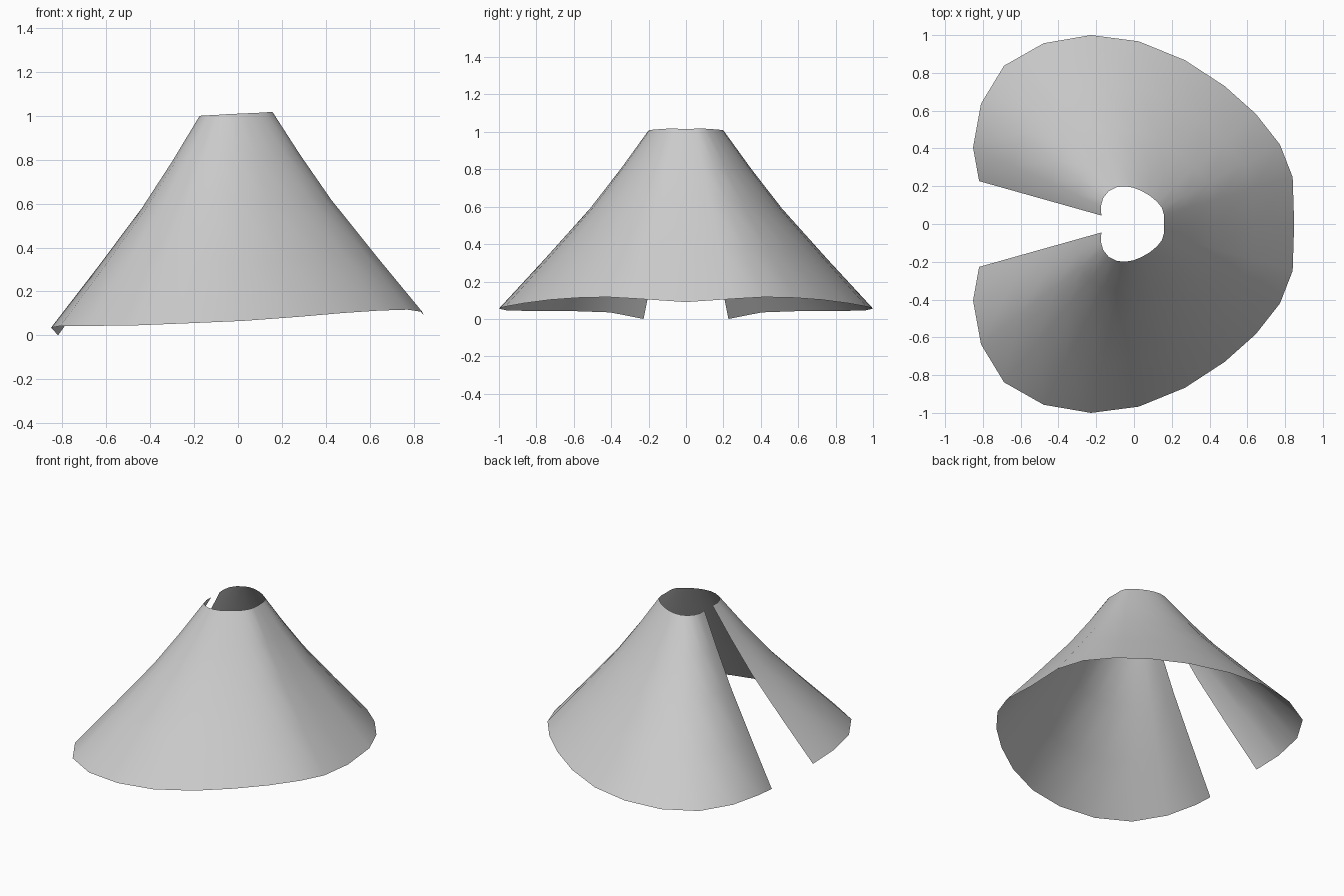
import bpy

if "Cube" in bpy.data.objects:
    bpy.data.objects.remove(bpy.data.objects["Cube"])

# Half outlines from the slit (-x) round to the centre line (+x): x, y, z
hem = [(-.82, .227, 0), (-.852, .405, .035), (-.81, .637, .043), (-.688, .838, .043),
       (-.478, .957, .045), (-.228, 1, .055), (.025, .967, .066), (.27, .867, .084),
       (.48, .73, .102), (.645, .583, .113), (.773, .42, .117), (.84, .248, .107),
       (.848, 0, .09)]
neck = [(-.173, .045, 1), (-.175, .095, 1), (-.163, .138, 1.002), (-.133, .175, 1.003),
        (-.092, .195, 1.005), (-.05, .2, 1.008), (-.005, .193, 1.01), (.04, .175, 1.012),
        (.085, .149, 1.014), (.122, .118, 1.016), (.148, .086, 1.018), (.158, .05, 1.017),
        (.158, 0, 1.015)]


def full_ring(half):
    """Mirror a half outline across y = 0 to get the whole open ring."""
    return half + [(x, -y, z) for x, y, z in reversed(half[:-1])]


# Slightly flared profile: (outward fraction, downward fraction) per ring
profile = [(0, 0), (.185, .215), (.39, .437), (.69, .718), (1, 1)]
top, bottom = full_ring(neck), full_ring(hem)
n = len(top)
verts = []
for out, down in profile:
    for a, b in zip(top, bottom):
        verts.append((a[0] + (b[0] - a[0]) * out,
                      a[1] + (b[1] - a[1]) * out,
                      a[2] + (b[2] - a[2]) * down))

# Bridge neighbouring rings, leaving the slit open
faces = [(r * n + i, r * n + i + 1, (r + 1) * n + i + 1, (r + 1) * n + i)
         for r in range(len(profile) - 1) for i in range(n - 1)]
# The outline runs clockwise from above, so reverse to face outwards
faces = [f[::-1] for f in faces]

mesh = bpy.data.meshes.new("cape")
mesh.from_pydata(verts, [], faces)
mesh.update()
for p in mesh.polygons:
    p.use_smooth = True
if mesh.polygons[n // 4].normal.z < 0:
    mesh.flip_normals()
cape = bpy.data.objects.new("cape", mesh)
bpy.context.collection.objects.link(cape)
